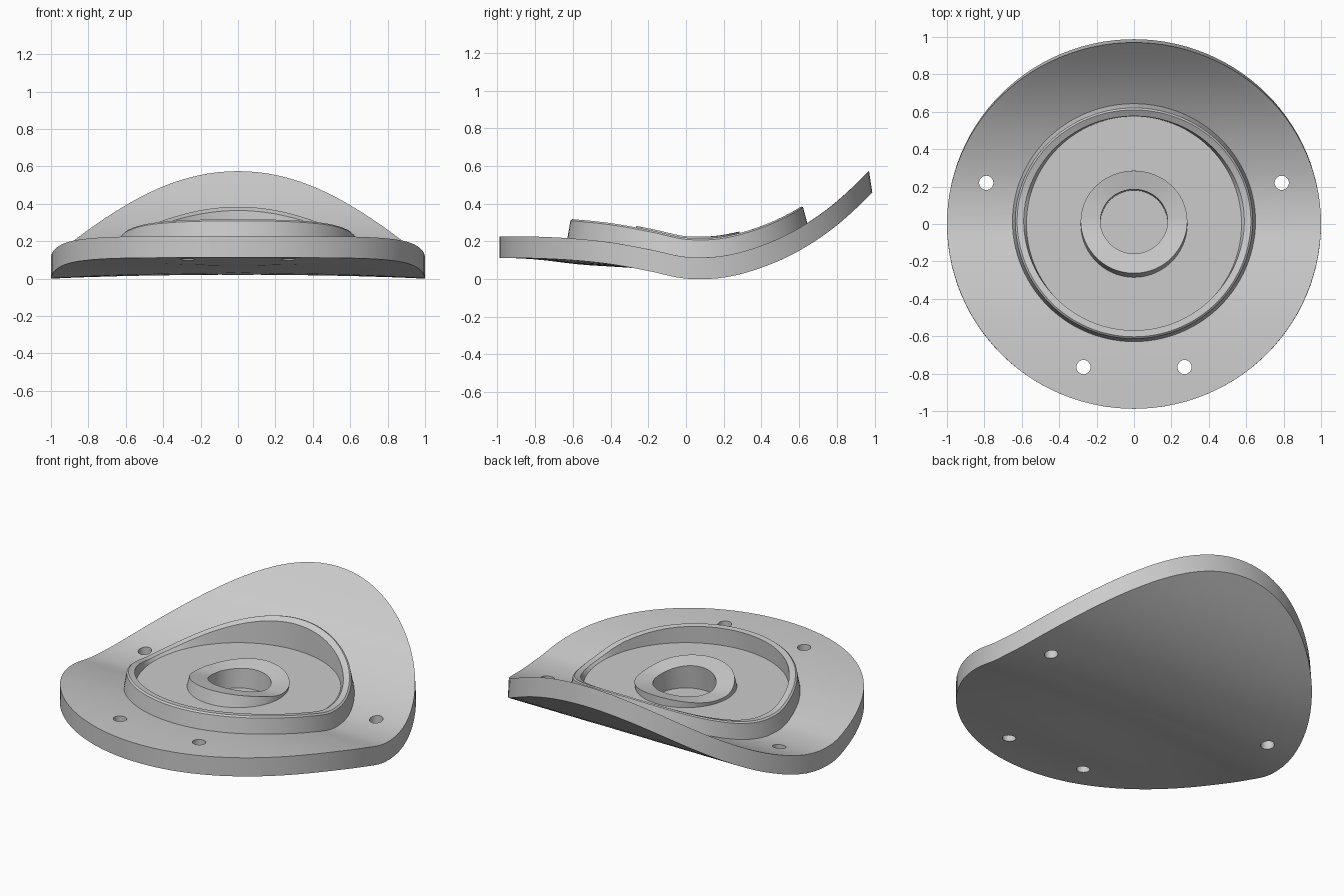
import bpy, bmesh, math
from mathutils import Vector

if "Cube" in bpy.data.objects:
    bpy.data.objects.remove(bpy.data.objects["Cube"])

SEG = 112
# Bend profile of the underside, z at even steps of y from -1.2 to 1.2
BEND = [0.112, 0.112, 0.11, 0.1, 0.079, 0.043, 0.002, 0.008, 0.06, 0.15, 0.285, 0.472, 0.70]


def bend(y):
    t = (y + 1.2) / 0.2
    i = max(1, min(len(BEND) - 3, int(t)))
    u = t - i
    a, b, c, d = BEND[i - 1:i + 3]
    z = b + 0.5 * u * (c - a + u * (2 * a - 5 * b + 4 * c - d + u * (3 * (b - c) + d - a)))
    return max(z, 0.0)


def slope(y):
    return (bend(y + 0.05) - bend(y - 0.05)) / 0.1


def place(r, h, kind, ang):
    x, y = r * math.cos(ang), r * math.sin(ang)
    if kind == "flat":                       # level floors
        return (x, y, h)
    y *= 0.988
    if kind == "under":                      # underside sags slightly away from the rim
        k = max(0.0, 1 - r * r)
        z = bend(y) + k * (0.03 * math.exp(-(y / 0.22) ** 2)
                           - 0.03 * math.exp(-((y + 0.6) / 0.25) ** 2))
        return (x, y, z)
    if kind == "raised":
        y += 0.012
    return (x, y - 0.15 * h * slope(y), bend(y) + h)


# Cross-section from the underside centre, round the rim, to the bore centre
section = [(r / 12, 0, "under") for r in range(1, 13)]
section += [(1 - 0.35 * i / 6, 0.115, "plate") for i in range(6)]
section += [(0.65, 0.115, "raised"), (0.635, 0.208, "raised"), (0.625, 0.217, "raised"),
            (0.59, 0.217, "raised"), (0.575, 0.205, "flat"), (0.285, 0.205, "flat"),
            (0.285, 0.225, "raised"), (0.18, 0.225, "raised"), (0.18, 0.11, "flat")]

bm = bmesh.new()
rings = [[bm.verts.new(place(r, h, k, 2 * math.pi * s / SEG)) for s in range(SEG)]
         for r, h, k in section]
for a, b in zip(rings, rings[1:]):
    for s in range(SEG):
        n = (s + 1) % SEG
        bm.faces.new((a[s], a[n], b[n], b[s]))
bottom = bm.verts.new(place(0, 0, "under", 0))
bore = bm.verts.new((0, 0, 0.11))
for s in range(SEG):
    n = (s + 1) % SEG
    bm.faces.new((bottom, rings[0][n], rings[0][s]))
    bm.faces.new((bore, rings[-1][s], rings[-1][n]))
bmesh.ops.recalc_face_normals(bm, faces=bm.faces[:])
mesh = bpy.data.meshes.new("curved_flange")
bm.to_mesh(mesh)
bm.free()
flange = bpy.data.objects.new("curved_flange", mesh)
bpy.context.collection.objects.link(flange)

# Four bolt holes, mirrored in x
cutters = []
for x, y in ((0.79, 0.22), (0.27, -0.765)):
    for side in (-1, 1):
        bpy.ops.mesh.primitive_cylinder_add(vertices=32, radius=0.038, depth=1.5,
                                            location=(side * x, y, 0.2))
        cutter = bpy.context.object
        cutter.name = "bolt_hole_cutter"
        cutter.hide_render = True
        cutters.append(cutter)
        mod = flange.modifiers.new("bolt_hole", "BOOLEAN")
        mod.operation, mod.solver, mod.object = "DIFFERENCE", "EXACT", cutter

bpy.ops.object.select_all(action="DESELECT")
flange.select_set(True)
bpy.context.view_layer.objects.active = flange
for mod in list(flange.modifiers):
    bpy.ops.object.modifier_apply(modifier=mod.name)
for cutter in cutters:
    bpy.data.objects.remove(cutter)
bpy.ops.object.shade_smooth_by_angle(angle=math.radians(30))
